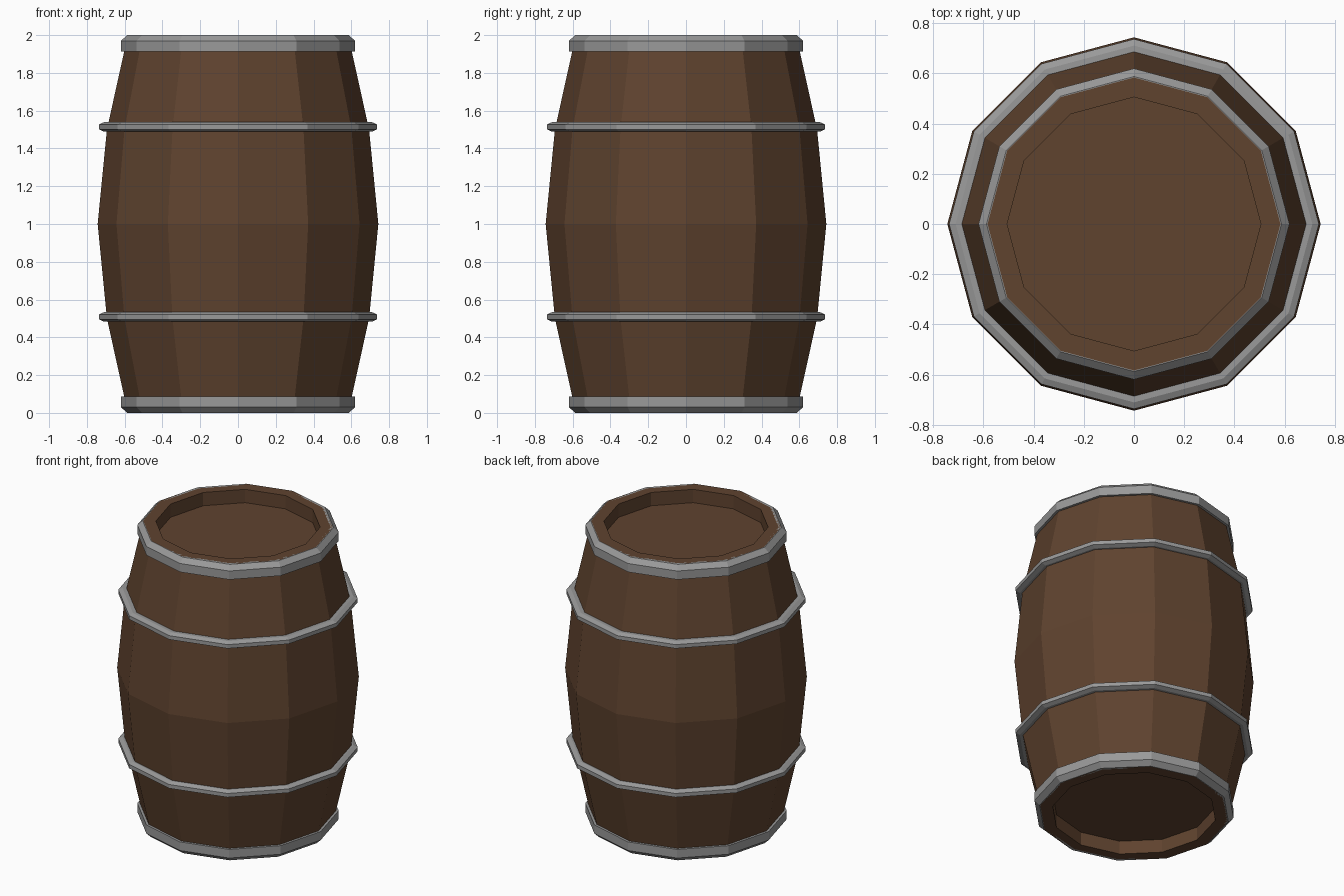
import bpy
import math

cube = bpy.data.objects.get("Cube")
if cube:
    bpy.data.objects.remove(cube, do_unlink=True)

SIDES = 12


def make_material(name, color):
    mat = bpy.data.materials.new(name)
    mat.use_nodes = True
    mat.diffuse_color = color
    mat.node_tree.nodes["Principled BSDF"].inputs["Base Color"].default_value = color
    return mat


def lathe(name, profile, mat, closed):
    """Revolve (radius, z) points, listed upward along the outside, into a flat-shaded part."""
    n = len(profile)
    verts = [(r * math.cos(math.tau * s / SIDES), r * math.sin(math.tau * s / SIDES), z)
             for r, z in profile for s in range(SIDES)]
    faces = []
    for i in range(n if closed else n - 1):
        a, b = i * SIDES, (i + 1) % n * SIDES
        for s in range(SIDES):
            t = (s + 1) % SIDES
            faces.append((a + s, a + t, b + t, b + s))
    if not closed:
        # Round lids at both ends of the profile
        faces.append(tuple(range(SIDES)))
        faces.append(tuple(reversed(range((n - 1) * SIDES, n * SIDES))))
        faces[-2], faces[-1] = faces[-2][::-1], faces[-1][::-1]
    mesh = bpy.data.meshes.new(name)
    mesh.from_pydata(verts, [], faces)
    mesh.materials.append(mat)
    mesh.update()
    obj = bpy.data.objects.new(name, mesh)
    bpy.context.collection.objects.link(obj)
    return obj


wood = make_material("brown wood", (0.115, 0.056, 0.028, 1))
iron = make_material("grey iron", (0.32, 0.32, 0.32, 1))

# Bulging wooden body with a recessed lid at each end
lower = [(0.505, 0.09), (0.505, 0), (0.583, 0), (0.694, 0.5)]
upper = [(r, 2 - z) for r, z in reversed(lower)]
lathe("barrel_body", lower + [(0.743, 1)] + upper, wood, False)

# Hoops around the rims, chamfered toward the ends
rim = [(0.57, 0), (0.587, 0), (0.619, 0.03), (0.619, 0.088), (0.57, 0.088)]
lathe("bottom_rim_hoop", rim, iron, True)
lathe("top_rim_hoop", [(r, 2 - z) for r, z in reversed(rim)], iron, True)

# Thin hoops around the belly
for name, z in (("lower_belly_hoop", 0.508), ("upper_belly_hoop", 1.514)):
    lathe(name, [(0.66, z - 0.025), (0.71, z - 0.025), (0.736, z - 0.013),
                 (0.736, z + 0.013), (0.71, z + 0.025), (0.66, z + 0.025)], iron, True)
